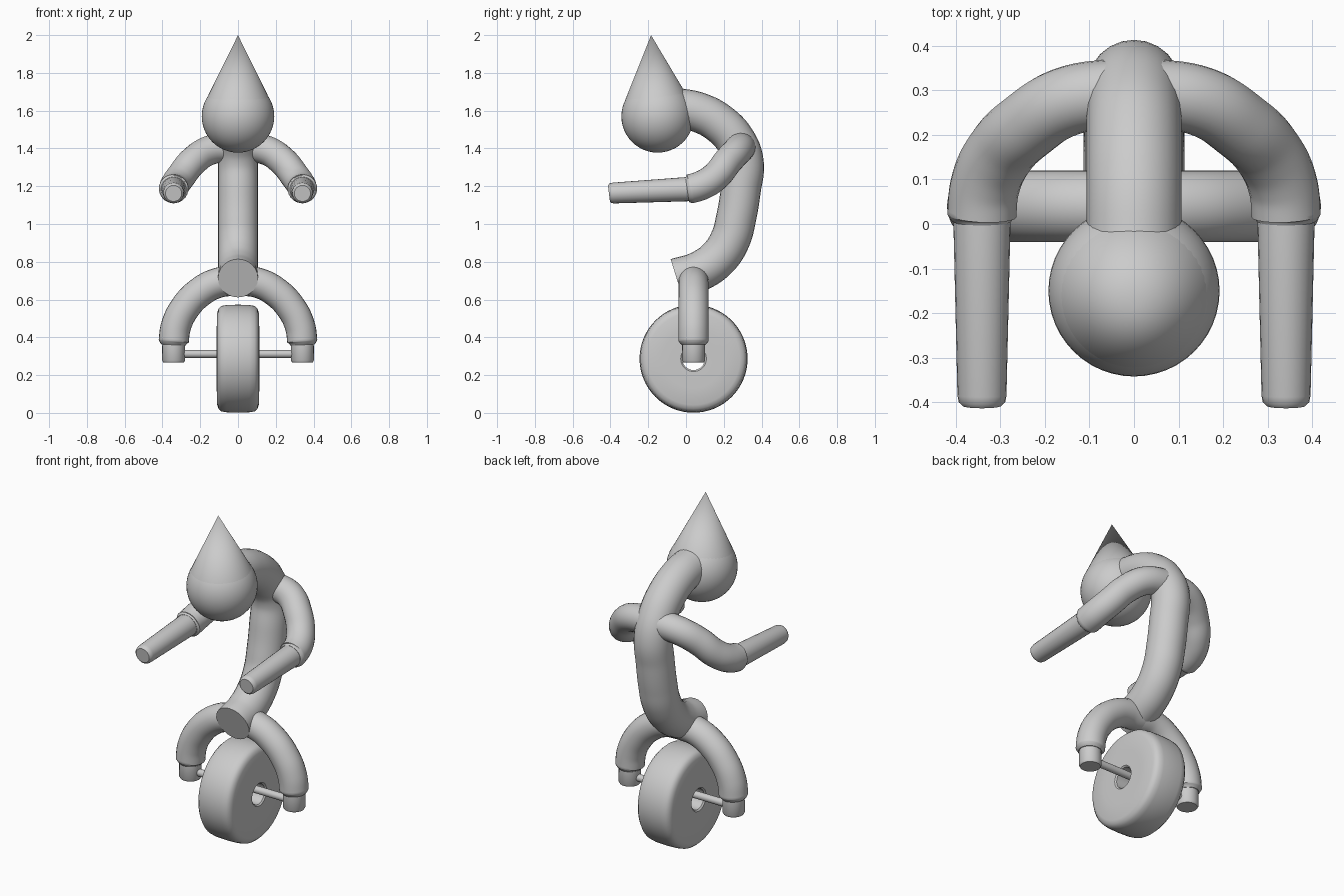
import bpy, bmesh, math
from mathutils import Matrix

if "Cube" in bpy.data.objects:
    bpy.data.objects.remove(bpy.data.objects["Cube"])


def finish(obj, angle=40):
    bpy.ops.object.select_all(action='DESELECT')
    obj.select_set(True)
    bpy.context.view_layer.objects.active = obj
    if obj.type == 'CURVE':
        bpy.ops.object.convert(target='MESH')
    bpy.ops.object.shade_smooth_by_angle(angle=math.radians(angle))


def tube(name, pts, straight=False):
    """Swept round limb through (x, y, z, radius) points with capped ends."""
    cu = bpy.data.curves.new(name, 'CURVE')
    cu.dimensions = '3D'
    cu.bevel_depth = 1.0
    cu.bevel_resolution = 10
    cu.resolution_u = 8
    cu.use_fill_caps = True
    if straight:
        sp = cu.splines.new('POLY')
        sp.points.add(len(pts) - 1)
        for p, (x, y, z, r) in zip(sp.points, pts):
            p.co = (x, y, z, 1)
            p.radius = r
    else:
        sp = cu.splines.new('BEZIER')
        sp.bezier_points.add(len(pts) - 1)
        for p, (x, y, z, r) in zip(sp.bezier_points, pts):
            p.co = (x, y, z)
            p.radius = r
            p.handle_left_type = p.handle_right_type = 'AUTO'
    obj = bpy.data.objects.new(name, cu)
    bpy.context.collection.objects.link(obj)
    finish(obj)


# Curved torso and neck, leaning forward into the head
torso = [(-0.05, 0.713), (0.07, 0.75), (0.17, 0.82), (0.235, 0.92),
         (0.265, 1.03), (0.29, 1.18), (0.305, 1.33), (0.26, 1.445),
         (0.18, 1.53), (0.07, 1.59), (-0.05, 1.615)]
tube("torso", [(0, y, z, 0.106) for y, z in torso])

# Head
bpy.ops.mesh.primitive_uv_sphere_add(segments=48, ring_count=24, radius=0.192,
                                     location=(0, -0.15, 1.57))
bpy.context.object.name = "head"
finish(bpy.context.object)

# Pointed hat, tilted slightly forward
bpy.ops.mesh.primitive_cone_add(vertices=48, radius1=0.163, radius2=0, depth=0.33,
                                location=(0, -0.172, 1.835),
                                rotation=(math.radians(4.5), 0, 0))
bpy.context.object.name = "hat"
finish(bpy.context.object)

for side, s in (("right", 1), ("left", -1)):
    # Upper arm and slimmer forearm
    upper = [(0.02, 0.295, 1.41), (0.15, 0.275, 1.39), (0.24, 0.22, 1.33),
             (0.30, 0.16, 1.255), (0.333, 0.09, 1.208), (0.341, 0.02, 1.186)]
    tube(side + "_upper_arm", [(s * x, y, z, 0.078) for x, y, z in upper]
         + [(s * 0.341, 0.006, 1.184, 0.066)])
    tube(side + "_forearm", [(s * 0.341, 0.04, 1.188, 0.063),
                             (s * 0.341, 0.0, 1.184, 0.064),
                             (s * 0.341, -0.385, 1.164, 0.055),
                             (s * 0.341, -0.40, 1.163, 0.052),
                             (s * 0.341, -0.408, 1.162, 0.043)], True)
    # Arched leg and foot socket
    leg = [(0, 0.70), (0.1, 0.69), (0.2, 0.64), (0.285, 0.55), (0.328, 0.46), (0.34, 0.38)]
    tube(side + "_leg", [(s * x, 0.04, z, 0.08) for x, z in leg]
         + [(s * 0.341, 0.04, 0.36, 0.064)])
    tube(side + "_foot", [(s * 0.341, 0.04, 0.40, 0.06), (s * 0.341, 0.04, 0.36, 0.06),
                          (s * 0.341, 0.04, 0.278, 0.061), (s * 0.341, 0.04, 0.268, 0.055)], True)

# Axle
tube("axle", [(-0.34, 0.04, 0.312, 0.021), (0.34, 0.04, 0.312, 0.021)], True)

# Wheel: rounded profile with a centre hole, spun about the x axis
half = [(0.105, 0.06), (0.112, 0.068), (0.113, 0.16), (0.110, 0.245),
        (0.103, 0.265), (0.088, 0.279), (0.06, 0.284)]
profile = half + [(0, 0.286)] + [(-x, r) for x, r in reversed(half)]
bm = bmesh.new()
n = 64
rings = []
for i in range(n):
    a = 2 * math.pi * i / n
    rings.append([bm.verts.new((x, r * math.cos(a), r * math.sin(a))) for x, r in profile])
for i in range(n):
    a, b = rings[i], rings[(i + 1) % n]
    for j in range(len(profile)):
        k = (j + 1) % len(profile)
        bm.faces.new((a[j], a[k], b[k], b[j]))
bmesh.ops.recalc_face_normals(bm, faces=bm.faces)
bm.transform(Matrix.Translation((0, 0.04, 0.287)))
me = bpy.data.meshes.new("wheel")
bm.to_mesh(me)
bm.free()
wheel = bpy.data.objects.new("wheel", me)
bpy.context.collection.objects.link(wheel)
finish(wheel)
